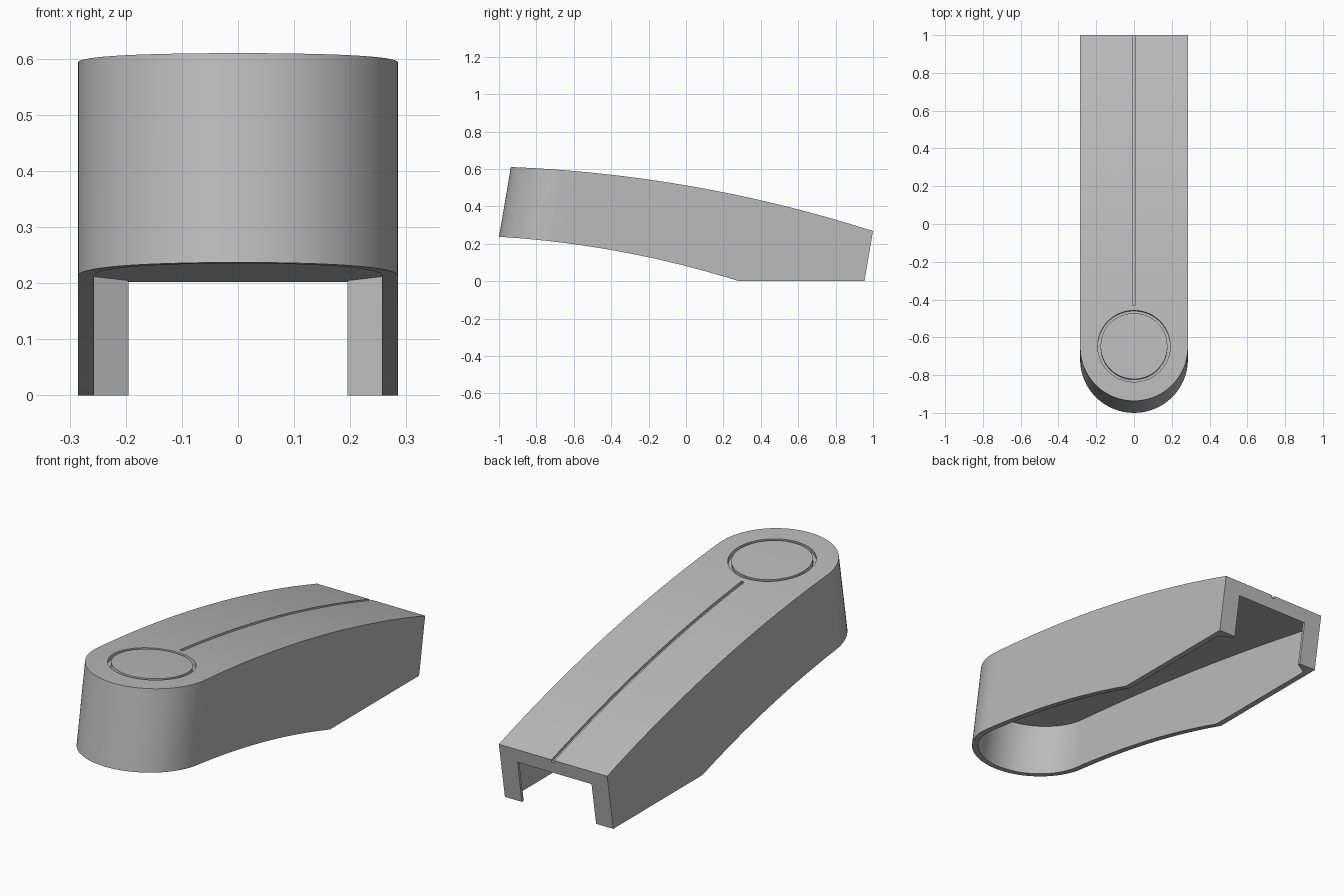
import bpy, bmesh, math

if "Cube" in bpy.data.objects:
    bpy.data.objects.remove(bpy.data.objects["Cube"])

LEAN = 0.17            # y shift per unit of height (the whole body leans back)
TIP, END = -1.04, 0.954
CENTRE = -0.755        # centre of the round nose


def top(s):
    t = s - TIP
    return 0.61 - 0.040 * t - 0.066 * t * t


def bottom(s):
    t = s - TIP
    return max(0.0, 0.237 - 0.060 * t - 0.090 * t * t)


def ceiling(s):
    t = s - TIP
    return 0.471 - 0.073 * t - 0.031 * t * t


def loft(name, sections, closed=False):
    """Join four-cornered sections of (x, s, z) into a solid."""
    bm = bmesh.new()
    rows = [[bm.verts.new((x, s + LEAN * z, z)) for x, s, z in sec] for sec in sections]
    n = len(rows)
    for i in range(n if closed else n - 1):
        a, b = rows[i], rows[(i + 1) % n]
        for j in range(4):
            k = (j + 1) % 4
            bm.faces.new((a[j], a[k], b[k], b[j]))
    if not closed:
        bm.faces.new(rows[0])
        bm.faces.new(rows[-1])
    bmesh.ops.remove_doubles(bm, verts=bm.verts[:], dist=1e-5)
    bmesh.ops.recalc_face_normals(bm, faces=bm.faces[:])
    me = bpy.data.meshes.new(name)
    bm.to_mesh(me)
    bm.free()
    ob = bpy.data.objects.new(name, me)
    bpy.context.collection.objects.link(ob)
    return ob


def section(s, w, lo, hi):
    return [(-w, s, lo), (w, s, lo), (w, s, hi), (-w, s, hi)]


def nose(r, n=24):
    """Stations (s, half width) round the nose, from the tip to the straight sides."""
    return [(CENTRE - r * math.cos(a), max(r * math.sin(a), 1e-7))
            for a in (math.pi / 2 * i / n for i in range(n + 1))]


def straight(a, b, w, n=28):
    return [(a + (b - a) * i / n, w) for i in range(1, n + 1)]


# Outer body, with a station at the kink where the underside becomes flat
KINK = 0.2836
R = CENTRE - TIP
body = loft("cover_body", [section(s, w, bottom(s), top(s)) for s, w in
            nose(R) + straight(CENTRE, KINK, R, 16) + straight(KINK, END, R, 12)])

# Hollow underside, narrowing between the two rear flanges
IN = R - 0.028
hollow = loft("hollow_cutter", [section(s, w, -0.1, ceiling(s)) for s, w in
              nose(IN) + straight(CENTRE, 0.905, IN) + straight(0.905, 1.05, 0.195, 4)
              ])

# Centre groove running along the top
DEPTH = 0.012
groove = loft("groove_cutter", [section(s, 0.008, top(s) - DEPTH, top(s) + 0.05)
              for s, w in straight(CENTRE + 0.18, 1.0, 0.008, 32)])

# Ring groove round the disc
ring_sections = []
for i in range(48):
    a = 2 * math.pi * i / 48
    pts = [(r * math.sin(a), CENTRE + 0.008 - r * math.cos(a)) for r in (0.177, 0.192)]
    (xi, si), (xo, so) = pts
    ring_sections.append([(xi, si, top(si) - 0.02), (xo, so, top(so) - 0.02),
                          (xo, so, top(so) + 0.05), (xi, si, top(si) + 0.05)])
ring = loft("ring_cutter", ring_sections, closed=True)

# Cut everything out of the body
bpy.context.view_layer.objects.active = body
body.select_set(True)
for cutter in (hollow, groove, ring):
    mod = body.modifiers.new(cutter.name, 'BOOLEAN')
    mod.operation = 'DIFFERENCE'
    mod.solver = 'EXACT'
    mod.object = cutter
    bpy.ops.object.modifier_apply(modifier=mod.name)
    bpy.data.objects.remove(cutter)

grey = bpy.data.materials.new("plain_grey")
grey.diffuse_color = (0.5, 0.5, 0.5, 1)
grey.use_nodes = True
grey.node_tree.nodes["Principled BSDF"].inputs["Base Color"].default_value = grey.diffuse_color
body.data.materials.clear()
body.data.materials.append(grey)
for p in body.data.polygons:
    p.material_index = 0
bpy.ops.object.shade_smooth_by_angle(angle=math.radians(30))
